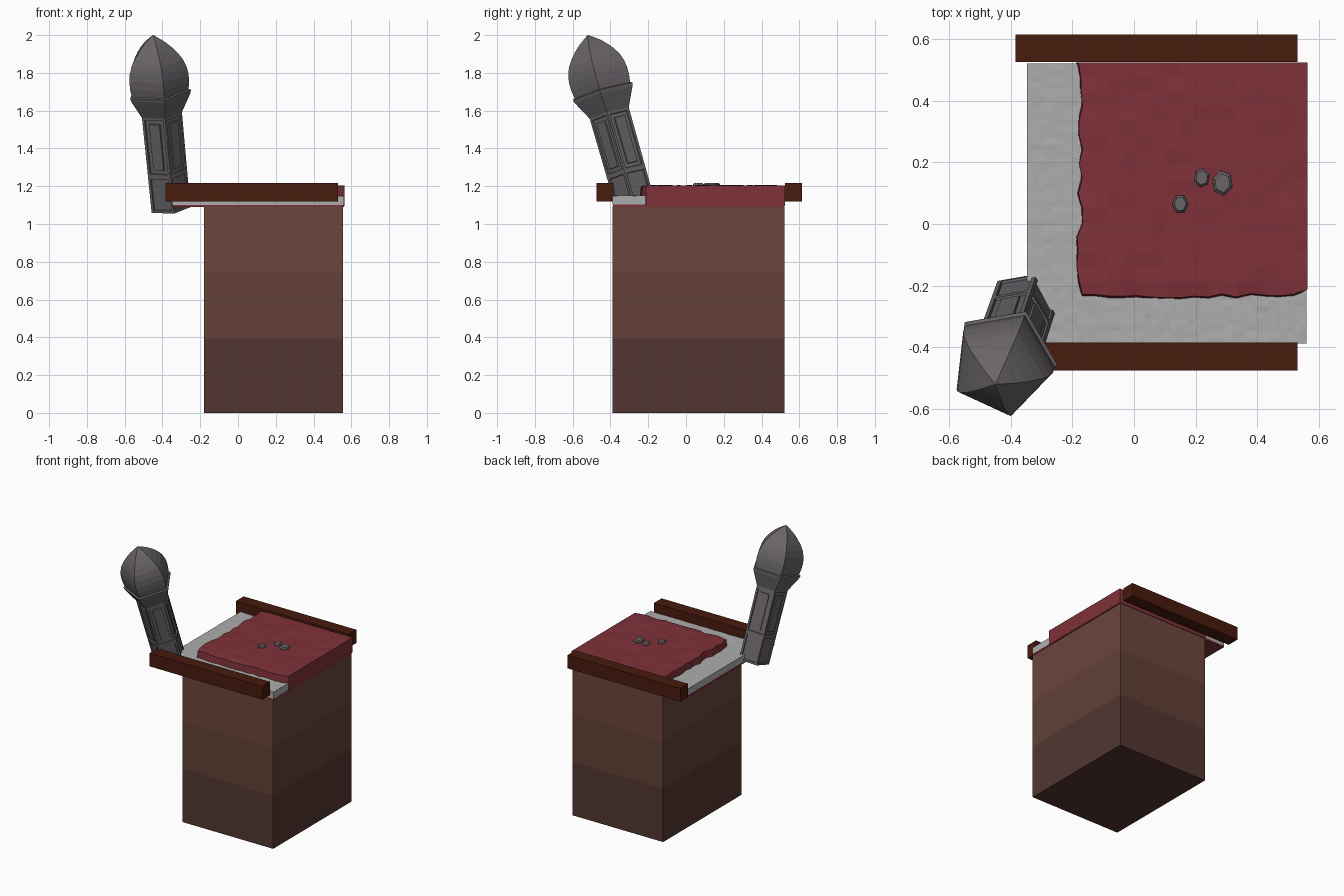
import bpy, bmesh, math, random
from mathutils import Vector

if "Cube" in bpy.data.objects:
    bpy.data.objects.remove(bpy.data.objects["Cube"])

random.seed(4)


def material(name, rgb):
    m = bpy.data.materials.new(name)
    m.diffuse_color = (*rgb, 1)
    m.use_nodes = True
    m.node_tree.nodes["Principled BSDF"].inputs["Base Color"].default_value = m.diffuse_color
    return m


RED = material("red_carpet", (0.21, 0.031, 0.041))
WOOD = material("dark_wood", (0.065, 0.0105, 0.004))
FLOOR = material("pale_stone", (0.42, 0.42, 0.42))
METAL = material("grey_stone", (0.14, 0.127, 0.137))
BROWN = [material("brown_low", (0.085, 0.037, 0.030)),
         material("brown_mid", (0.122, 0.051, 0.038)),
         material("brown_high", (0.150, 0.061, 0.045))]


def finish(bm, name, mats):
    bmesh.ops.recalc_face_normals(bm, faces=bm.faces[:])
    me = bpy.data.meshes.new(name)
    bm.to_mesh(me)
    bm.free()
    ob = bpy.data.objects.new(name, me)
    for m in mats:
        me.materials.append(m)
    bpy.context.collection.objects.link(ob)
    return ob


def loft(bm, rings):
    """Skin a list of point rings and cap the ends; returns faces per band."""
    vs = [[bm.verts.new(p) for p in r] for r in rings]
    n = len(vs[0])
    bands = []
    for a, b in zip(vs, vs[1:]):
        bands.append([bm.faces.new((a[i], a[(i + 1) % n], b[(i + 1) % n], b[i])) for i in range(n)])
    bm.faces.new(vs[0][::-1])
    bm.faces.new(vs[-1])
    return bands


def rect(x0, x1, y0, y1, z):
    return [(x0, y0, z), (x1, y0, z), (x1, y1, z), (x0, y1, z)]


def box(name, x0, x1, y0, y1, z0, z1, mat):
    bm = bmesh.new()
    loft(bm, [rect(x0, x1, y0, y1, z0), rect(x0, x1, y0, y1, z1)])
    return finish(bm, name, [mat])


# Tall brown support with three colour bands
bm = bmesh.new()
bands = loft(bm, [rect(-0.18, 0.557, -0.388, 0.522, z) for z in (0, 0.39, 0.74, 1.093)])
for i, band in enumerate(bands):
    for f in band:
        f.material_index = i
finish(bm, "support_block", BROWN)

# Thin red underside, then the two side beams
box("red_underside", -0.347, 0.56, -0.386, 0.52, 1.09, 1.103, RED)
for name, y in (("front_beam", -0.43), ("back_beam", 0.57)):
    box(name, -0.385, 0.53, y - 0.045, y + 0.045, 1.12, 1.217, WOOD)


def sheet(nx, ny, place, z_bottom, flare=None):
    """Grid top surface with side walls dropped to z_bottom."""
    bm = bmesh.new()
    g = [[bm.verts.new(place(i / nx, j / ny)) for i in range(nx + 1)] for j in range(ny + 1)]
    for j in range(ny):
        for i in range(nx):
            bm.faces.new((g[j][i], g[j][i + 1], g[j + 1][i + 1], g[j + 1][i]))
    rim = [e for e in bm.edges if e.is_boundary]
    new = bmesh.ops.extrude_edge_only(bm, edges=rim)["geom"]
    for v in new:
        if isinstance(v, bmesh.types.BMVert):
            v.co.z = z_bottom
            if flare:
                flare(v)
    bmesh.ops.holes_fill(bm, edges=[e for e in bm.edges if e.is_boundary], sides=0)
    return bm


# Rough stone floor
def floor_point(u, v):
    return (-0.347 + 0.907 * u, -0.388 + 0.909 * v, 1.15 + random.uniform(-0.0012, 0.0012))


finish(sheet(45, 45, floor_point, 1.1), "stone_floor", [FLOOR])


# Red carpet layer with two ragged edges
def carpet_point(u, v):
    x, y = -0.175 + 0.738 * u, -0.232 + 0.756 * v
    if u == 0:
        x += random.uniform(-0.011, 0.009)
    if v == 0:
        y += random.uniform(-0.008, 0.007) + (0.018 if u > 0.97 else 0)
    inner = u < 1 and v < 1
    z = 1.203 + (random.uniform(-0.003, 0.003) if inner else 0)
    if u == 0 or v == 0:
        z -= random.uniform(0, 0.008)
    return (x, y, z)


def carpet_flare(v):
    if v.co.x < -0.15:
        v.co.x -= random.uniform(0, 0.01)
    if v.co.y < -0.2 and v.co.x < 0.55:
        v.co.y -= random.uniform(0.006, 0.014)


finish(sheet(16, 16, carpet_point, 1.095, carpet_flare), "red_carpet", [RED])

# Three small pebbles
for k, (x, y, r) in enumerate(((0.22, 0.15, 0.029), (0.287, 0.133, 0.038), (0.15, 0.065, 0.029))):
    bm = bmesh.new()
    angles = [math.tau * i / 6 + 0.3 + 0.4 * k for i in range(6)]
    loft(bm, [[(x + r * s * 0.9 * math.cos(a), y + r * s * 1.1 * math.sin(a), z) for a in angles]
              for s, z in ((1, 1.195), (1, 1.209), (0.75, 1.218))])
    finish(bm, f"pebble_{k + 1}", [METAL])

# Leaning five-sided post: panelled shaft, flared collar and pointed bulb
TIP = Vector((-0.45, -0.52, 2.0))
AXIS = Vector((-0.09, -0.265, 0.93)).normalized()
LENGTH = 0.958


def pentagon(t, r):
    return [(r * math.cos(math.radians(a)), r * math.sin(math.radians(a)), t)
            for a in range(-7, 353, 72)]


def place_post(ob):
    ob.rotation_mode = 'QUATERNION'
    ob.rotation_quaternion = Vector((0, 0, 1)).rotation_difference(AXIS)
    ob.location = TIP - AXIS * LENGTH


bm = bmesh.new()
bands = loft(bm, [pentagon(t, r) for t, r in
                  ((0, 0.111), (0.20, 0.112), (0.525, 0.114), (0.625, 0.168), (0.645, 0.174), (0.65, 0.16))])
bmesh.ops.recalc_face_normals(bm, faces=bm.faces[:])
panels = bands[0] + bands[1]
bmesh.ops.inset_individual(bm, faces=panels, thickness=0.019, depth=0)
bmesh.ops.inset_individual(bm, faces=panels, thickness=0.003, depth=-0.008)
slots = bands[1]
bmesh.ops.inset_individual(bm, faces=slots, thickness=0.027, depth=0)
bmesh.ops.inset_individual(bm, faces=slots, thickness=0.002, depth=0.008)
place_post(finish(bm, "post_shaft", [METAL]))

bm = bmesh.new()
profile = ((0.642, 0.160), (0.69, 0.168), (0.735, 0.169), (0.775, 0.162), (0.815, 0.147),
           (0.85, 0.124), (0.885, 0.094), (0.915, 0.062), (0.94, 0.028), (LENGTH, 0.001))
loft(bm, [pentagon(t, r) for t, r in profile])
place_post(finish(bm, "post_bulb", [METAL]))
